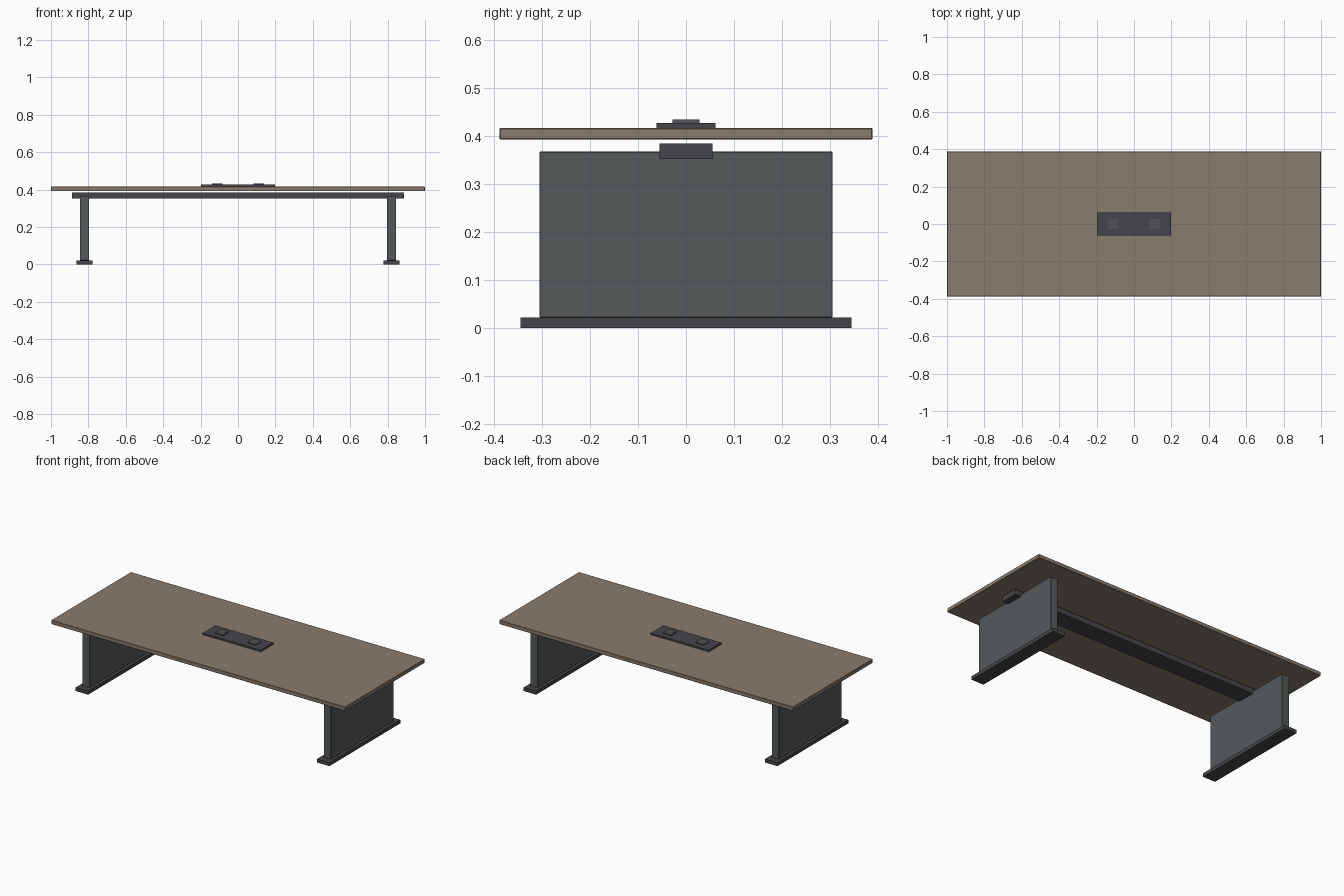
import bpy

if "Cube" in bpy.data.objects:
    bpy.data.objects.remove(bpy.data.objects["Cube"])


def material(name, rgb):
    m = bpy.data.materials.new(name)
    m.diffuse_color = (*rgb, 1)
    m.use_nodes = True
    m.node_tree.nodes["Principled BSDF"].inputs["Base Color"].default_value = m.diffuse_color
    return m


wood = material("wood", (0.25, 0.20, 0.155))
panel_grey = material("panel_grey", (0.09, 0.10, 0.105))
dark_grey = material("dark_grey", (0.06, 0.06, 0.068))
socket_grey = material("socket_grey", (0.085, 0.085, 0.09))


def box(name, x, width, depth, z0, z1, mat, bevel=0):
    """Box centred on y = 0, spanning z0 to z1."""
    bpy.ops.mesh.primitive_cube_add(size=1, location=(x, 0, (z0 + z1) / 2))
    ob = bpy.context.object
    ob.name = name
    ob.scale = (width, depth, z1 - z0)
    bpy.ops.object.transform_apply(location=False, rotation=False, scale=True)
    ob.data.materials.append(mat)
    if bevel:
        mod = ob.modifiers.new("edge_bevel", 'BEVEL')
        mod.width = bevel
        mod.segments = 1
    return ob


# Table top and the beam below it
box("table_top", 0, 2.0, 0.776, 0.392, 0.416, wood, 0.002)
box("support_beam", 0, 1.776, 0.11, 0.352, 0.384, dark_grey)

# Power hub plate
box("hub_plate", 0, 0.395, 0.122, 0.416, 0.427, dark_grey)

# Mirrored legs, feet and sockets
for side, s in (("left", -1), ("right", 1)):
    box(side + "_leg_panel", s * 0.821, 0.05, 0.61, 0.022, 0.367, panel_grey, 0.0015)
    box(side + "_foot", s * 0.821, 0.084, 0.688, 0.0, 0.022, dark_grey)
    box(side + "_socket", s * 0.111, 0.055, 0.056, 0.427, 0.434, socket_grey)
